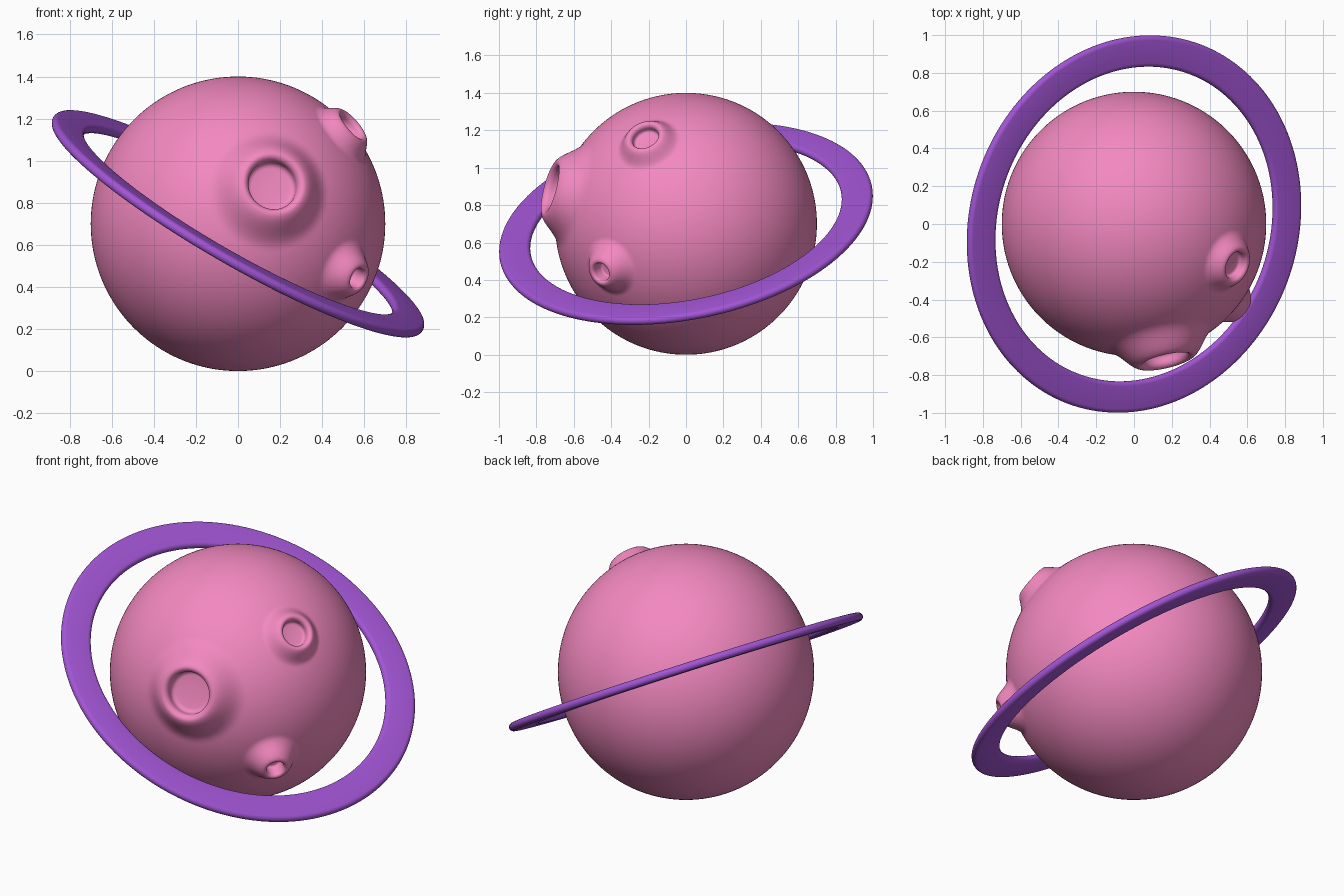
import bpy, bmesh, math
from mathutils import Vector

if "Cube" in bpy.data.objects:
    bpy.data.objects.remove(bpy.data.objects["Cube"])

R = 0.7
CENTRE = Vector((0, 0, R))


def material(name, rgb):
    m = bpy.data.materials.new(name)
    m.diffuse_color = (*rgb, 1)
    m.use_nodes = True
    m.node_tree.nodes["Principled BSDF"].inputs["Base Color"].default_value = m.diffuse_color
    return m


def finish(bm, name, mat):
    mesh = bpy.data.meshes.new(name)
    bm.to_mesh(mesh)
    bm.free()
    for p in mesh.polygons:
        p.use_smooth = True
    mesh.materials.append(mat)
    ob = bpy.data.objects.new(name, mesh)
    bpy.context.collection.objects.link(ob)
    ob.location = CENTRE
    return ob


def on_sphere(r):
    return math.sqrt(R * R - r * r)


def crater_profile(base, peak, hole, height):
    # flared outer slope, from the sphere surface up to the rim
    pts = []
    for i in range(15):
        f = 1 - i / 14
        r = peak + (base - peak) * f
        pts.append((r, on_sphere(r) + height * (0.5 + 0.5 * math.cos(math.pi * f)) ** 1.3))
    top = pts[-1][1]
    floor = on_sphere(hole) + 0.004
    w = peak - hole
    drop = min(w * 1.1, (top - floor) * 0.5)
    # rounded inner lip
    for i in range(1, 7):
        a = math.pi / 2 * i / 6
        pts.append((peak - w * math.sin(a), top - drop * (1 - math.cos(a))))
    # fillet into the floor
    q = hole * 0.22
    for i in range(6):
        a = math.pi / 2 * i / 5
        pts.append((hole - q * (1 - math.cos(a)), floor + q * (1 - math.sin(a))))
    pts.append((hole * 0.4, floor - 0.002))
    return pts, floor - 0.003


def add_crater(bm, axis, base, peak, hole, height, n=64):
    rot = axis.to_track_quat('Z', 'Y')
    pts, floor = crater_profile(base, peak, hole, height)
    rings = [[bm.verts.new(rot @ Vector((r * math.cos(2 * math.pi * k / n),
                                         r * math.sin(2 * math.pi * k / n), z)))
              for k in range(n)] for r, z in pts]
    for a, b in zip(rings, rings[1:]):
        for k in range(n):
            j = (k + 1) % n
            bm.faces.new((a[k], a[j], b[j], b[k]))
    tip = bm.verts.new(rot @ Vector((0, 0, floor)))
    for k in range(n):
        bm.faces.new((rings[-1][k], rings[-1][(k + 1) % n], tip))


# planet with three raised craters: axis, base, rim and hole radius, rim height
craters = [
    (Vector((0.17, -0.725, 0.19)).normalized(), 0.30, 0.148, 0.118, 0.086),
    (Vector((0.54, -0.22, 0.465)).normalized(), 0.18, 0.094, 0.073, 0.058),
    (Vector((0.57, -0.455, -0.26)).normalized(), 0.17, 0.064, 0.049, 0.08),
]
bm = bmesh.new()
bmesh.ops.create_uvsphere(bm, u_segments=160, v_segments=80, radius=R)
for axis, base, *_ in craters:
    inside = [f for f in bm.faces if all(
        v.co.dot(axis) > 0 and v.co.cross(axis).length < base * 0.95 for v in f.verts)]
    bmesh.ops.delete(bm, geom=inside, context='FACES')
for c in craters:
    add_crater(bm, *c)
finish(bm, "planet", material("pink", (0.90, 0.25, 0.53)))

# flat tilted ring with rounded edges
INNER, OUTER, HALF, N = 0.846, 1.014, 0.023, 160
section = []
for cx, start in ((OUTER - HALF, -90), (INNER + HALF, 90)):
    for i in range(11):
        a = math.radians(start + 18 * i)
        section.append((cx + HALF * math.cos(a), HALF * math.sin(a)))
bm = bmesh.new()
rings = [[bm.verts.new((r * math.cos(2 * math.pi * k / N), r * math.sin(2 * math.pi * k / N), z))
          for r, z in section] for k in range(N)]
m = len(section)
for k in range(N):
    a, b = rings[k], rings[(k + 1) % N]
    for i in range(m):
        j = (i + 1) % m
        bm.faces.new((a[i], b[i], b[j], a[j]))
bmesh.ops.recalc_face_normals(bm, faces=bm.faces)
ring = finish(bm, "ring", material("purple", (0.36, 0.09, 0.66)))
ring.rotation_euler = (math.radians(10), math.radians(30), 0)
